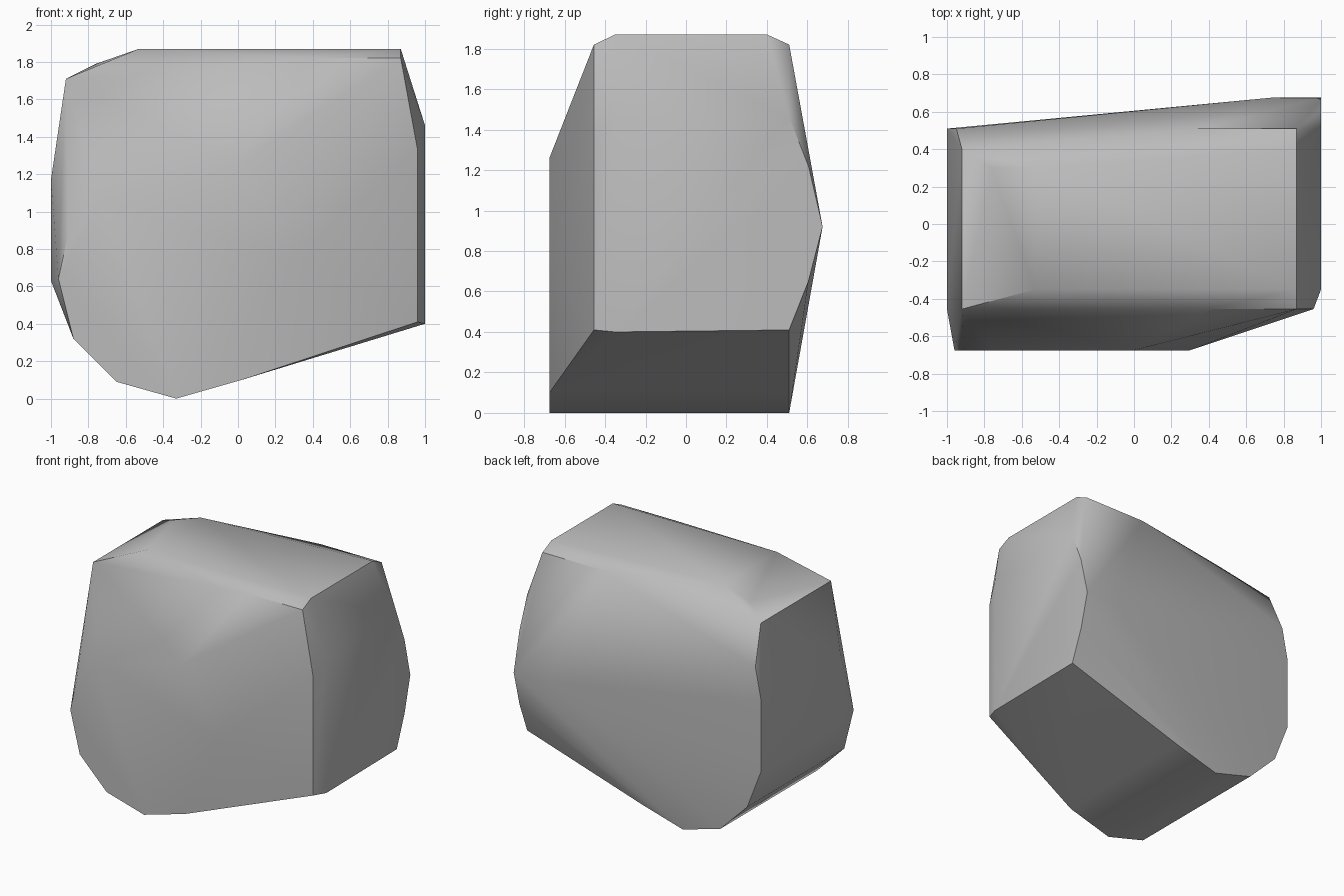
import bpy
import bmesh
import math

default_cube = bpy.data.objects.get("Cube")
if default_cube:
    bpy.data.objects.remove(default_cube, do_unlink=True)


def flat_material(name, value):
    material = bpy.data.materials.new(name)
    material.use_nodes = True
    colour = (value, value, value, 1)
    material.diffuse_color = colour
    material.node_tree.nodes["Principled BSDF"].inputs["Base Color"].default_value = colour
    return material


def add_slice(mesh, depth, corners):
    """Corners of the boulder lying in one upright plane, as x and z."""
    for x, z in corners:
        mesh.verts.new((x, depth, z))


# Rounded underside, shared by the front and the back of the boulder
underside = [(-.88, .32), (-.65, .09), (-.33, 0), (.02, .1)]
left_flank = [(-1, 1.17), (-1, .63)]

boulder = bmesh.new()

# Flat front facet
add_slice(boulder, -.675, underside + [(.3, .75), (0, 1.26), (-.74, 1.07), (-.91, .87), (-.96, .64)])

# Front shoulder and the bevelled front top edge
add_slice(boulder, -.455, left_flank + [(-.92, 1.71), (.4, 1.82), (.87, 1.82), (.96, 1.33), (.96, .41)])
add_slice(boulder, -.35, [(-.53, 1.87), (.87, 1.87), (1, 1.46), (1, .4)])

# Bevelled back top edge
add_slice(boulder, .3, [(-.53, 1.87), (-.76, 1.79)])
add_slice(boulder, .4, [(-.92, 1.71), (.87, 1.87)])

# Back shoulder
add_slice(boulder, .51, left_flank + underside + [(-.95, 1.42), (.35, 1.82), (.87, 1.82), (1, 1.46), (1, .41)])

# Bulge at the back
add_slice(boulder, .605, [(1, 1.22), (1, .65)])
add_slice(boulder, .675, [(1, .92), (.73, .92)])

# Wrap the corners in one closed skin and merge flat facets
hull = bmesh.ops.convex_hull(boulder, input=boulder.verts[:])
inside = [v for v in hull["geom_interior"] if isinstance(v, bmesh.types.BMVert)]
bmesh.ops.delete(boulder, geom=inside, context="VERTS")
bmesh.ops.dissolve_limit(boulder, angle_limit=math.radians(1),
                         verts=boulder.verts[:], edges=boulder.edges[:])
bmesh.ops.recalc_face_normals(boulder, faces=boulder.faces[:])

mesh = bpy.data.meshes.new("boulder")
boulder.to_mesh(mesh)
boulder.free()
mesh.materials.append(flat_material("stone grey", .5))

rock = bpy.data.objects.new("boulder", mesh)
bpy.context.collection.objects.link(rock)

# Soft facets with crisp main edges
bpy.ops.object.select_all(action="DESELECT")
rock.select_set(True)
bpy.context.view_layer.objects.active = rock
bpy.ops.object.shade_smooth_by_angle(angle=math.radians(32))
